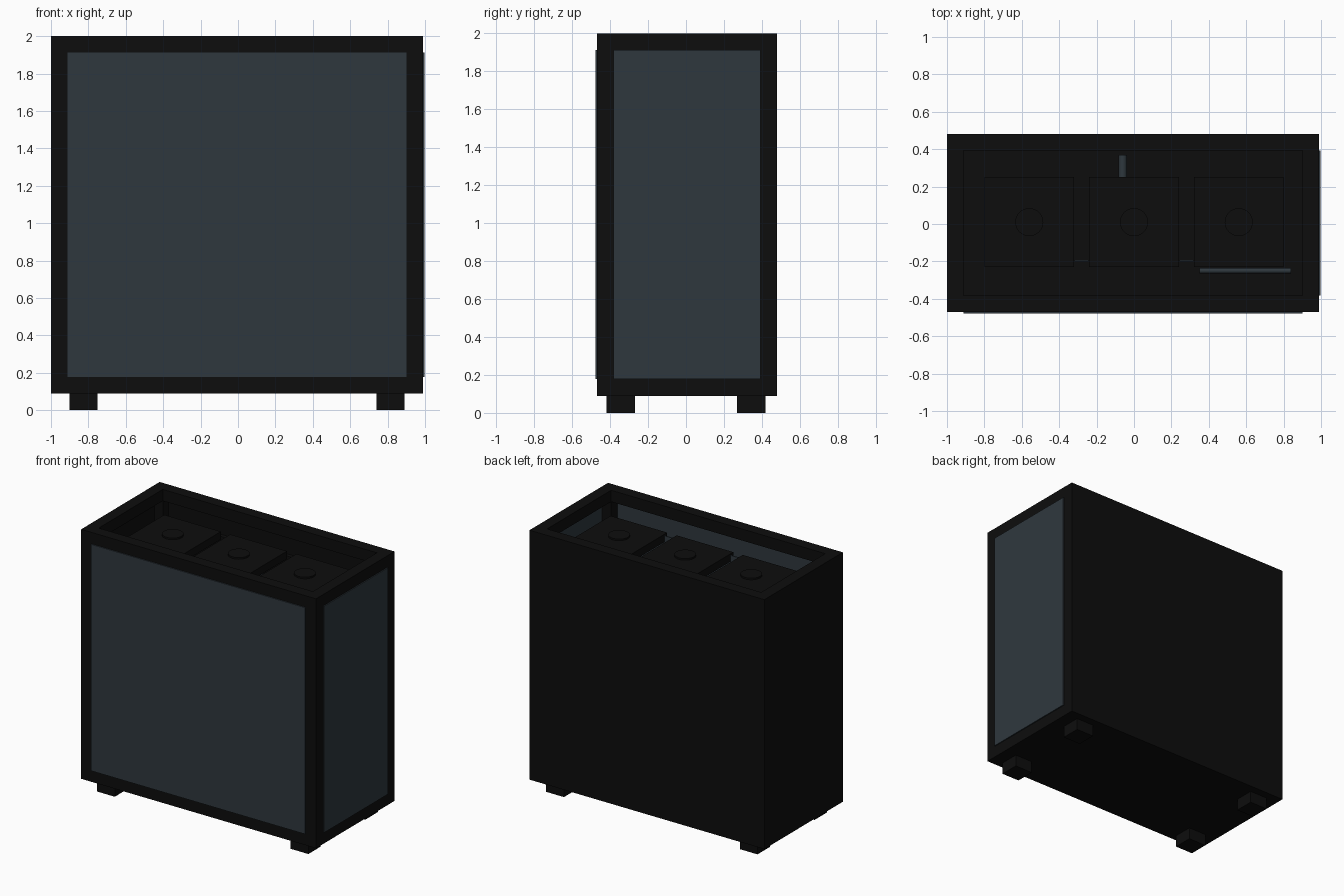
import bpy
from mathutils import Vector

old = bpy.data.objects.get("Cube")
if old:
    bpy.data.objects.remove(old, do_unlink=True)


def material(name, color):
    m = bpy.data.materials.new(name)
    m.use_nodes = True
    m.diffuse_color = (*color, 1)
    m.node_tree.nodes["Principled BSDF"].inputs["Base Color"].default_value = (*color, 1)
    return m


black = material("matte black", (0.004, 0.004, 0.004))
glass = material("smoked glass", (0.028, 0.039, 0.048))


def box(name, lo, hi, mat=black):
    lo, hi = Vector(lo), Vector(hi)
    bpy.ops.mesh.primitive_cube_add(size=1, location=(lo + hi) / 2)
    ob = bpy.context.object
    ob.name = name
    ob.scale = hi - lo
    bpy.ops.object.transform_apply(location=False, rotation=False, scale=True)
    ob.data.materials.append(mat)
    return ob


def rod(name, start, end, radius, mat=black, sides=32):
    a, b = Vector(start), Vector(end)
    bpy.ops.mesh.primitive_cylinder_add(vertices=sides, radius=radius,
                                        depth=(b - a).length, location=(a + b) / 2)
    ob = bpy.context.object
    ob.name = name
    ob.rotation_euler = (b - a).to_track_quat("Z", "Y").to_euler()
    ob.data.materials.append(mat)
    bpy.ops.object.shade_smooth_by_angle()
    return ob


# Frame extents and bar width
X0, X1, Y0, Y1, Z0, Z1 = -1.0, 0.99, -0.47, 0.48, 0.09, 2.0
W = 0.088

# Upright posts
for side, x in (("right", X0), ("left", X1 - W)):
    for end, y in (("front", Y0), ("back", Y1 - W)):
        box(f"{end}_{side}_post", (x, y, Z0), (x + W, y + W, Z1))

# Horizontal rails
for level, z in (("bottom", Z0), ("top", Z1 - W)):
    for end, y in (("front", Y0), ("back", Y1 - W)):
        box(f"{end}_{level}_rail", (X0 + W, y, z), (X1 - W, y + W, z + W))
    for side, x in (("right", X0), ("left", X1 - W)):
        box(f"{side}_{level}_rail", (x, Y0 + W, z), (x + W, Y1 - W, z + W))

# Solid panels
box("back_panel", (X0 + W, Y1 - 0.02, Z0 + W), (X1 - W, Y1, Z1 - W))
box("right_panel", (X0, Y0 + W, Z0 + W), (X0 + 0.02, Y1 - W, Z1 - W))
box("floor_panel", (X0 + W, Y0 + W, Z0), (X1 - W, Y1 - W, Z0 + 0.02))

# Glass panels, each with a dark edge strip standing proud of the frame
box("front_glass", (X0 + W, Y0 - 0.008, Z0 + W), (X1 - W, Y0 + 0.01, Z1 - W), glass)
box("left_glass", (X1 - 0.01, Y0 + W, Z0 + W), (X1 + 0.008, Y1 - W, Z1 - W), glass)

# Feet
for side, x in (("right", -0.9), ("left", 0.74)):
    for end, y in (("front", -0.42), ("back", 0.27)):
        box(f"{end}_{side}_foot", (x, y, 0), (x + 0.15, y + 0.15, Z0))

# Top fans with raised hubs
TOP = 1.89
for i, x in enumerate((-0.56, 0, 0.56)):
    box(f"fan_{i + 1}", (x - 0.24, -0.23, TOP - 0.06), (x + 0.24, 0.25, TOP))
    rod(f"fan_hub_{i + 1}", (x, 0.01, TOP - 0.01), (x, 0.01, TOP + 0.012), 0.075)

# Spacers between the fans
for i, x in enumerate((-0.28, 0.28)):
    box(f"fan_spacer_{i + 1}", (x - 0.038, -0.2, TOP - 0.08), (x + 0.038, -0.192, TOP - 0.01), glass)

# Inner board, lower cover and pipes
box("main_board", (-0.75, Y1 - 0.05, 0.55), (0.55, Y1 - 0.02, 1.75))
box("lower_cover", (X0 + 0.02, Y0 + W, 0.4), (X1 - W, Y1 - 0.02, 0.42))
rod("board_pipe", (-0.06, 0.24, 1.6), (-0.06, 0.37, 1.6), 0.022, glass)
rod("front_pipe", (0.35, -0.25, 1.5), (0.84, -0.25, 1.5), 0.014, glass)
